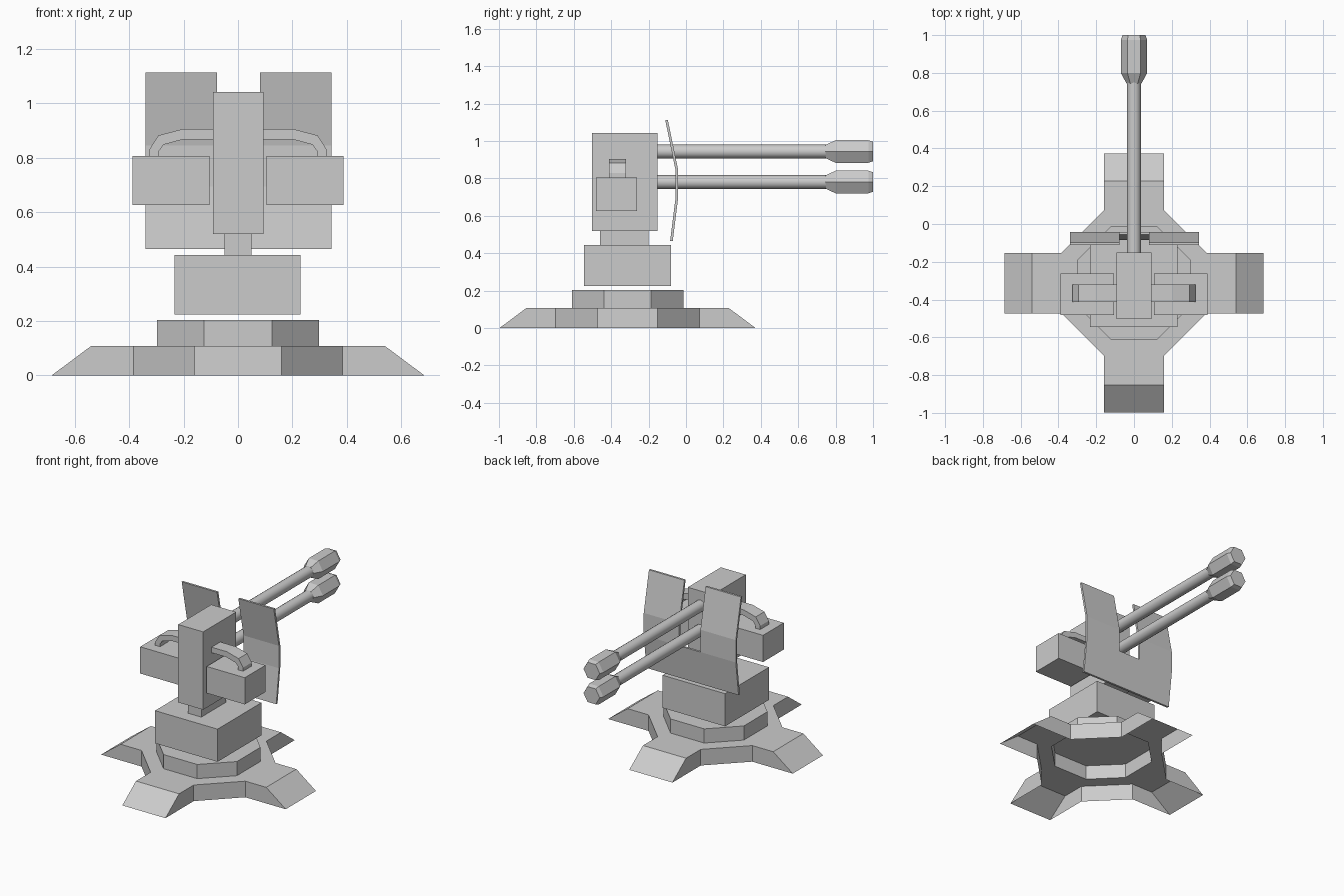
import bpy, bmesh, math

cube = bpy.data.objects.get("Cube")
if cube:
    bpy.data.objects.remove(cube, do_unlink=True)

metal = bpy.data.materials.new("plain grey metal")
metal.use_nodes = True
GREY = (0.6, 0.6, 0.6, 1)
metal.diffuse_color = GREY
metal.node_tree.nodes["Principled BSDF"].inputs["Base Color"].default_value = GREY


def finish(name, bm, normals=True):
    if normals:
        bmesh.ops.recalc_face_normals(bm, faces=bm.faces)
    mesh = bpy.data.meshes.new(name)
    bm.to_mesh(mesh)
    bm.free()
    mesh.materials.append(metal)
    ob = bpy.data.objects.new(name, mesh)
    bpy.context.collection.objects.link(ob)
    return ob


def box(name, x, y, z):
    bm = bmesh.new()
    bmesh.ops.create_cube(bm, size=1)
    for v in bm.verts:
        v.co = [lo + (c + 0.5) * (hi - lo) for c, (lo, hi) in zip(v.co, (x, y, z))]
    return finish(name, bm)


def bridge(bm, a, b):
    for i in range(len(a)):
        j = (i + 1) % len(a)
        bm.faces.new((a[i], a[j], b[j], b[i]))


def strip_prism(bm, outer, inner, to_a, to_b):
    """Solid between two open outlines, extruded between two planes."""
    rings = [[bm.verts.new(f(p)) for f, p in ((to_a, o), (to_b, o), (to_b, i), (to_a, i))]
             for o, i in zip(outer, inner)]
    for r, s in zip(rings, rings[1:]):
        bridge(bm, r, s)
    bm.faces.new(rings[0])
    bm.faces.new(rings[-1])


def lathe(name, profile, sides, z):
    """Closed tube along y from (y, radius) pairs."""
    bm = bmesh.new()
    rings = [[bm.verts.new((r * math.cos(t), y, z + r * math.sin(t)))
              for t in (2 * math.pi * k / sides for k in range(sides))]
             for y, r in profile]
    for a, b in zip(rings, rings[1:]):
        bridge(bm, a, b)
    bm.faces.new(rings[0])
    bm.faces.new(rings[-1])
    return finish(name, bm)


# Hollow four-armed foot with a raised octagonal step, open underneath
CY = -0.3125


def quarter_turns(points):
    out = []
    for k in range(4):
        c, s = ((1, 0), (0, 1), (-1, 0), (0, -1))[k]
        out += [(x * c - y * s, x * s + y * c + CY) for x, y in points]
    return out


def foot_ring(end):
    return quarter_turns([(0.385, -0.16), (end, -0.16), (end, 0.16), (0.385, 0.16)])


bm = bmesh.new()
octagon = quarter_turns([(0.298, -0.125), (0.298, 0.125)])
low, top, step_low, step_top = [
    [bm.verts.new((x, y, z)) for x, y in pts]
    for pts, z in ((foot_ring(0.685), 0), (foot_ring(0.54), 0.108),
                   (octagon, 0.108), (octagon, 0.203))]
bridge(bm, low, top)
bridge(bm, step_low, step_top)
bm.faces.new(step_top)
for k in range(4):
    a, o = 4 * k, 2 * k
    bm.faces.new(top[a:a + 4])
    bm.faces.new((top[a], top[a + 3], step_low[o + 1], step_low[o]))
    bm.faces.new((top[a + 3], top[(a + 4) % 16], step_low[(o + 2) % 8], step_low[o + 1]))
finish("foot", bm)

# Turning block, neck and main body
box("turning_block", (-0.234, 0.23), (-0.545, -0.08), (0.224, 0.443))
box("neck", (-0.05, 0.05), (-0.46, -0.2), (0.443, 0.522))
box("main_body", (-0.092, 0.093), (-0.502, -0.152), (0.52, 1.042))

# Side boxes and the bent handles joining them to the body
for side, s in (("left", 1), ("right", -1)):
    box(side + "_side_box", sorted((s * 0.105, s * 0.388)), (-0.482, -0.262), (0.627, 0.806))
    bm = bmesh.new()
    strip_prism(bm,
                [(0.05, 0.905), (0.206, 0.905), (0.293, 0.882), (0.326, 0.83), (0.326, 0.80)],
                [(0.05, 0.868), (0.2, 0.868), (0.274, 0.848), (0.29, 0.825), (0.29, 0.80)],
                lambda p: (s * p[0], -0.412, p[1]), lambda p: (s * p[0], -0.32, p[1]))
    finish(side + "_handle", bm)

# Bent U-shaped shield: full-width lower plate with two upper wings
profile = [(-0.085, 0.465), (-0.056, 0.695), (-0.056, 0.845), (-0.111, 1.113)]
T = 0.014
bm = bmesh.new()
xs = (-0.34, -0.078, 0.08, 0.343)
grid = [[[bm.verts.new((x, y + d, z)) for y, z in profile] for x in xs] for d in (0, T)]
cells = [(i, j) for i in range(3) for j in range(3) if not (i == 1 and j > 0)]
for layer in grid:
    for i, j in cells:
        bm.faces.new((layer[i][j], layer[i + 1][j], layer[i + 1][j + 1], layer[i][j + 1]))
# Rim faces wherever a cell has no neighbour
for i, j in cells:
    for di, dj, p, q in ((-1, 0, (i, j), (i, j + 1)), (1, 0, (i + 1, j), (i + 1, j + 1)),
                         (0, -1, (i, j), (i + 1, j)), (0, 1, (i, j + 1), (i + 1, j + 1))):
        if (i + di, j + dj) not in cells:
            bm.faces.new((grid[0][p[0]][p[1]], grid[0][q[0]][q[1]],
                          grid[1][q[0]][q[1]], grid[1][p[0]][p[1]]))
bmesh.ops.delete(bm, geom=[v for v in bm.verts if not v.link_faces], context='VERTS')
finish("shield", bm)

# Twin barrels with hexagonal muzzles
for level, z in (("upper", 0.944), ("lower", 0.781)):
    barrel = lathe(level + "_barrel", [(-0.16, 0.037), (0.77, 0.037)], 16, z)
    bpy.ops.object.select_all(action='DESELECT')
    barrel.select_set(True)
    bpy.context.view_layer.objects.active = barrel
    bpy.ops.object.shade_smooth_by_angle(angle=math.radians(40))
    lathe(level + "_muzzle", [(0.745, 0.04), (0.8, 0.07), (0.975, 0.07), (1.0, 0.06)], 6, z)
